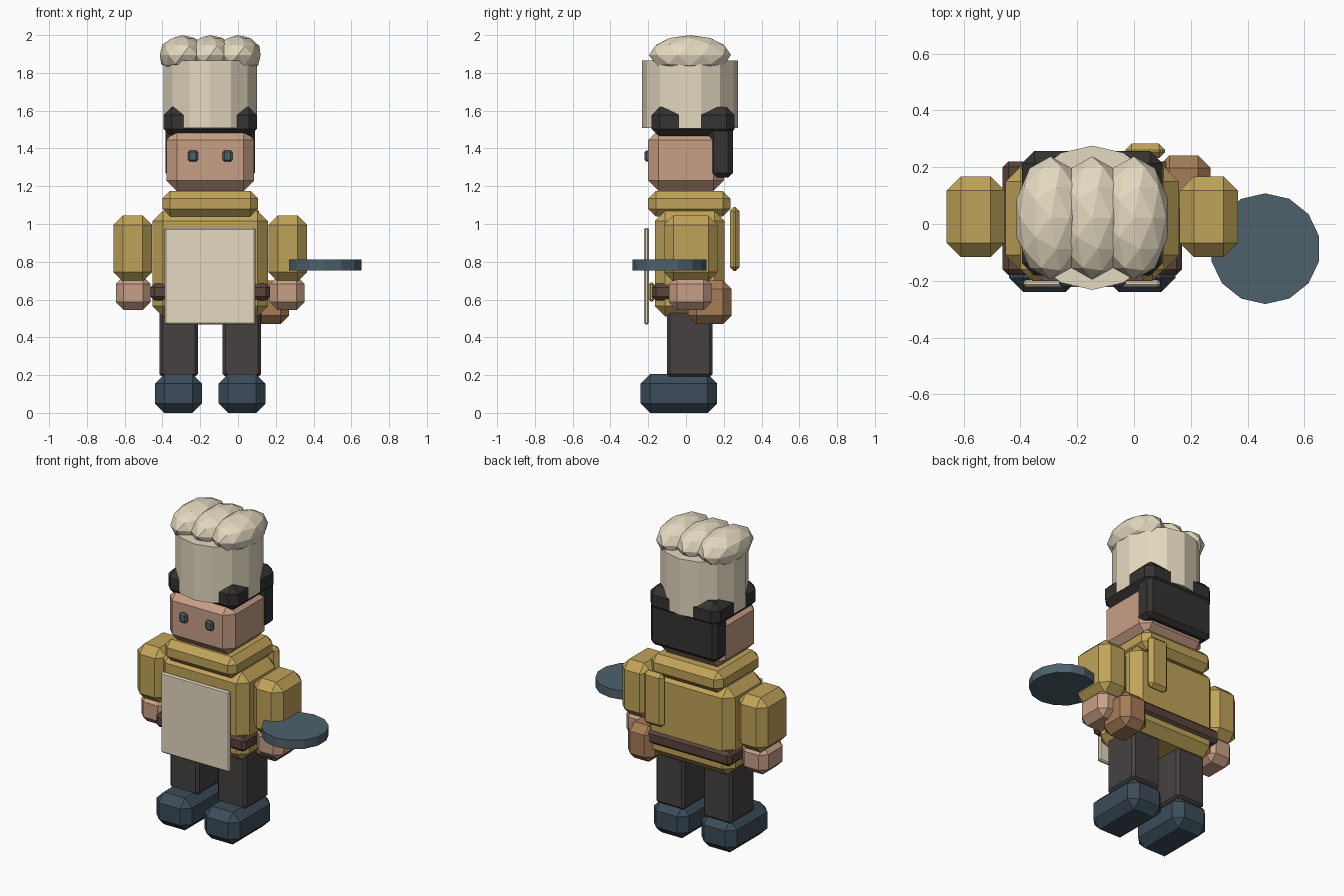
import bpy, bmesh, math
from mathutils import Matrix

if "Cube" in bpy.data.objects:
    bpy.data.objects.remove(bpy.data.objects["Cube"])

CX = -0.147  # centre line of the figure


def mat(name, r, g, b):
    m = bpy.data.materials.new(name)
    m.diffuse_color = (r, g, b, 1)
    m.use_nodes = True
    m.node_tree.nodes["Principled BSDF"].inputs["Base Color"].default_value = m.diffuse_color
    return m


CREAM = mat("cream", .78, .70, .53)
MUSTARD = mat("mustard", .53, .37, .10)
SKIN = mat("skin", .58, .35, .24)
HAIR = mat("hair", .035, .033, .031)
TROUSER = mat("trouser", .06, .053, .051)
SHOE = mat("shoe", .045, .072, .10)
STEEL = mat("steel", .075, .12, .15)
BELT = mat("belt", .10, .058, .043)
LEATHER = mat("leather", .38, .20, .095)


def finish(name, bm, material):
    me = bpy.data.meshes.new(name)
    bmesh.ops.recalc_face_normals(bm, faces=bm.faces)
    bm.to_mesh(me)
    bm.free()
    me.materials.append(material)
    ob = bpy.data.objects.new(name, me)
    bpy.context.collection.objects.link(ob)
    return ob


def box(name, x, y, z, chamfer, material):
    """Chamfered block from (min, max) ranges."""
    bm = bmesh.new()
    bmesh.ops.create_cube(bm, size=1)
    for v in bm.verts:
        for i, (lo, hi) in enumerate((x, y, z)):
            v.co[i] = hi if v.co[i] > 0 else lo
    bmesh.ops.bevel(bm, geom=bm.edges[:], offset=chamfer, segments=1,
                    affect='EDGES', clamp_overlap=True)
    return finish(name, bm, material)


def pair(name, x, y, z, chamfer, material):
    """Block given by offsets from the centre line, built on both sides."""
    box(name + "_right", (CX + x[0], CX + x[1]), y, z, chamfer, material)
    box(name + "_left", (CX - x[1], CX - x[0]), y, z, chamfer, material)


def disc(name, centre, radius, z, material, sides=14):
    bm = bmesh.new()
    bmesh.ops.create_cone(bm, cap_ends=True, segments=sides, radius1=radius,
                          radius2=radius, depth=z[1] - z[0])
    bmesh.ops.translate(bm, verts=bm.verts,
                        vec=(centre[0], centre[1], (z[0] + z[1]) / 2))
    return finish(name, bm, material)


# Legs and feet
pair("foot", (.044, .293), (-.24, .165), (0, .205), .05, SHOE)
pair("leg", (.066, .269), (-.10, .14), (.19, .56), .015, TROUSER)

# Torso, collar, belt
box("torso", (CX - .305, CX + .305), (-.165, .205), (.51, 1.07), .055, MUSTARD)
box("collar", (CX - .253, CX + .253), (-.20, .235), (1.04, 1.175), .04, MUSTARD)
box("belt", (CX - .316, CX + .316), (-.18, .22), (.595, .685), .02, BELT)
box("buckle", (CX - .05, CX + .05), (-.195, -.17), (.59, .69), .008, MUSTARD)

# Arms and hands
pair("sleeve", (.308, .513), (-.117, .168), (.695, 1.045), .05, MUSTARD)
pair("hand", (.315, .5), (-.09, .135), (.545, .725), .042, SKIN)

# Apron, pouch, back strap
box("apron", (-.39, .093), (-.222, -.197), (.468, .98), .008, CREAM)
box("pouch", (.08, .27), (.01, .242), (.47, .70), .045, LEATHER)
box("back_strap", (-.03, .11), (.232, .283), (.75, 1.09), .022, MUSTARD)

# Head, eyes, hair
box("head", (CX - .232, CX + .232), (-.20, .20), (1.175, 1.50), .055, SKIN)
pair("eye", (.066, .118), (-.22, -.19), (1.33, 1.39), .01, STEEL)
box("hair_back", (CX - .236, CX + .236), (.12, .248), (1.245, 1.52), .025, HAIR)
box("hair_top", (CX - .247, CX + .247), (-.182, .257), (1.46, 1.62), .043, HAIR)

# Hat: tall band with three faceted puffs
disc("hat_band", (CX, .022), .254, (1.507, 1.865), CREAM)
for i in (-1, 0, 1):
    bm = bmesh.new()
    bmesh.ops.create_icosphere(bm, subdivisions=2, radius=1)
    bmesh.ops.transform(bm, verts=bm.verts, matrix=Matrix.Translation(
        (CX + i * .147, .021, 1.895)) @ Matrix.Diagonal((.126, .217, .105, 1)))
    finish("hat_puff_%d" % (i + 2), bm, CREAM)

# Pan held in the right-side hand
disc("pan", (.4625, -.087), .195, (.755, .812), STEEL)
